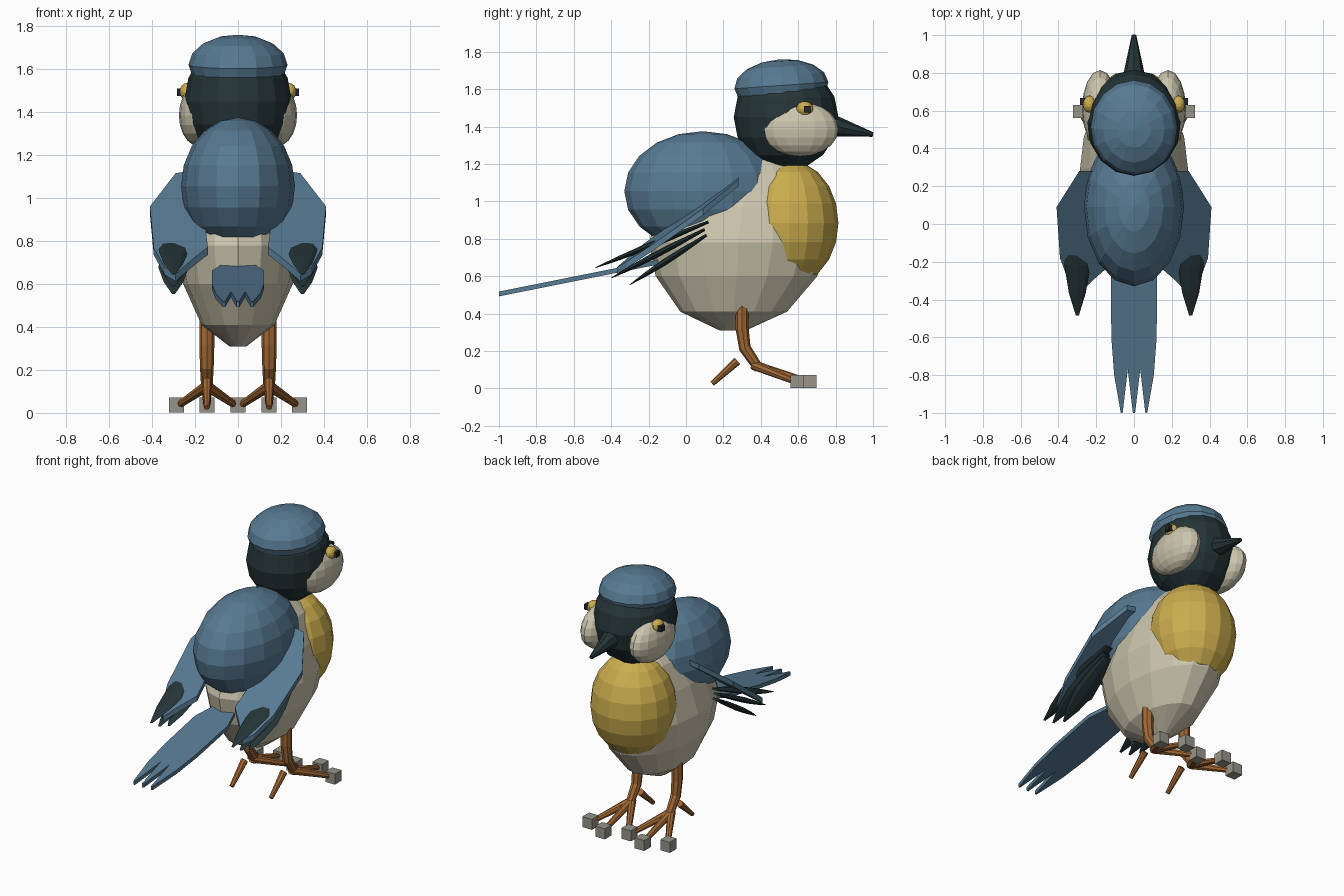
import bpy, bmesh, math
from mathutils import Vector, Matrix

if "Cube" in bpy.data.objects:
    bpy.data.objects.remove(bpy.data.objects["Cube"])


def material(name, rgb):
    m = bpy.data.materials.new(name)
    m.diffuse_color = (*rgb, 1)
    m.use_nodes = True
    m.node_tree.nodes["Principled BSDF"].inputs["Base Color"].default_value = m.diffuse_color
    return m


BLUE = material("slate blue", (0.095, 0.195, 0.29))
DARK = material("dark green black", (0.018, 0.035, 0.037))
CREAM = material("cream", (0.60, 0.56, 0.42))
YELLOW = material("mustard yellow", (0.60, 0.42, 0.075))
BROWN = material("orange brown", (0.36, 0.14, 0.035))
GREY = material("claw grey", (0.31, 0.30, 0.25))
BLACK = material("pupil black", (0.015, 0.02, 0.028))


def finish(name, bm, mat):
    bmesh.ops.recalc_face_normals(bm, faces=bm.faces)
    me = bpy.data.meshes.new(name)
    bm.to_mesh(me)
    bm.free()
    me.materials.append(mat)
    ob = bpy.data.objects.new(name, me)
    bpy.context.collection.objects.link(ob)
    return ob


def ellipsoid(name, centre, radii, mat, segs=16, rings=8, tilt=0.0):
    bm = bmesh.new()
    bmesh.ops.create_uvsphere(bm, u_segments=segs, v_segments=rings, radius=1)
    bm.transform(Matrix.Translation(centre) @ Matrix.Rotation(tilt, 4, 'X')
                 @ Matrix.Diagonal((*radii, 1)))
    return finish(name, bm, mat)


def box(name, centre, size, mat):
    bm = bmesh.new()
    bmesh.ops.create_cube(bm, size=size)
    bm.transform(Matrix.Translation(centre))
    return finish(name, bm, mat)


def loft(name, loops, mat):
    """Skin a stack of closed vertex loops and cap both ends."""
    bm = bmesh.new()
    rows = [[bm.verts.new(p) for p in loop] for loop in loops]
    n = len(rows[0])
    for a, b in zip(rows, rows[1:]):
        for i in range(n):
            j = (i + 1) % n
            bm.faces.new((a[i], a[j], b[j], b[i]))
    bm.faces.new(rows[0])
    bm.faces.new(rows[-1])
    return finish(name, bm, mat)


def tube(name, points, radii, mat, n=8, flat=1.0):
    """Tapered tube along a path; flat squashes it across its thickness."""
    pts = [Vector(p) for p in points]
    loops = []
    for i, p in enumerate(pts):
        d = (pts[min(i + 1, len(pts) - 1)] - pts[max(i - 1, 0)]).normalized()
        side = d.cross(Vector((0, 0, 1))) if abs(d.z) < 0.95 else Vector((1, 0, 0))
        side.normalize()
        up = side.cross(d)
        loops.append([p + radii[i] * (side * math.cos(a) + up * flat * math.sin(a))
                      for a in (2 * math.pi * k / n for k in range(n))])
    return loft(name, loops, mat)


def slab(name, outline, height, thick, mat):
    """Flat plate whose height follows a sloped plane."""
    loops = [[(x, y, height(x, y) + s * thick / 2) for x, y in outline] for s in (-1, 1)]
    return loft(name, loops, mat)


# Egg shaped body: height, centre y, half width, half length
rings = [(0.31, 0.25, 0.04, 0.07), (0.41, 0.255, 0.17, 0.285), (0.60, 0.27, 0.255, 0.432),
         (0.78, 0.28, 0.287, 0.48), (0.97, 0.30, 0.24, 0.43), (1.14, 0.36, 0.17, 0.30),
         (1.25, 0.40, 0.07, 0.13)]
turns = [2 * math.pi * k / 16 for k in range(16)]
loft("body", [[(rx * math.cos(a), cy + ry * math.sin(a), z) for a in turns]
              for z, cy, rx, ry in rings], CREAM)
ellipsoid("back", (0, 0.09, 1.055), (0.265, 0.42, 0.32), BLUE, 16, 10)
ellipsoid("breast", (0, 0.55, 0.885), (0.265, 0.265, 0.335), YELLOW, 16, 10)

# Head
ellipsoid("head", (0, 0.535, 1.45), (0.25, 0.28, 0.285), DARK, 16, 8)
ellipsoid("cap", (0, 0.51, 1.62), (0.23, 0.252, 0.14), BLUE, 16, 8, math.radians(4))
tube("beak", [(0, 0.74, 1.415), (0, 1.0, 1.357)], [0.068, 0.012], DARK, 8)

# Tail with a three pointed end
half = [(0.07, -0.12), (0.122, -0.28), (0.12, -0.6), (0.105, -0.8), (0.07, -1.0),
        (0.06, -1.0), (0.033, -0.77), (0.006, -1.0)]
slab("tail", half + [(-x, y) for x, y in reversed(half)],
     lambda x, y: 0.705 + 0.2 * y, 0.026, BLUE)

wing = [(0.21, 0.28), (0.29, 0.28), (0.41, 0.09), (0.392, -0.18), (0.34, -0.32),
        (0.29, -0.37), (0.22, -0.30), (0.14, -0.23), (0.16, 0.0)]
feathers = [((0.12, 0.89), (-0.485, 0.645)), ((0.1, 0.85), (-0.4, 0.59)),
            ((0.11, 0.82), (-0.3, 0.555))]

for s, side in ((-1, "left"), (1, "right")):
    # Face
    ellipsoid(f"cheek_{side}", (s * 0.18, 0.61, 1.385), (0.095, 0.205, 0.145), CREAM, 16, 10)
    ellipsoid(f"eye_{side}", (s * 0.236, 0.635, 1.495), (0.036, 0.045, 0.04), YELLOW, 12, 8)
    box(f"pupil_{side}", (s * 0.267, 0.648, 1.492), 0.036, BLACK)

    # Wing and its flight feathers
    slab(f"wing_{side}", [(s * x, y) for x, y in wing],
         lambda x, y: 0.895 + 0.72 * y + 0.15 * (0.3 - abs(x)), 0.035, BLUE)
    for i, ((y0, z0), (y1, z1)) in enumerate(feathers):
        path = [(s * 0.30, y0 + (y1 - y0) * t, z0 + (z1 - z0) * t)
                for t in (0, 0.3, 0.55, 0.8, 1)]
        tube(f"feather_{side}_{i}", path, [0.03, 0.062, 0.07, 0.045, 0.008], DARK, 8, 0.25)

    # Leg, toes and claws
    x = s * 0.145
    tube(f"leg_{side}", [(x, 0.3, 0.44), (x, 0.3, 0.32), (x, 0.315, 0.215), (x, 0.39, 0.105)],
         [0.035, 0.035, 0.032, 0.026], BROWN)
    for i, (dx, y) in enumerate(((-0.125, 0.575), (0, 0.64), (0.125, 0.575))):
        tube(f"toe_{side}_{i}", [(x, 0.36, 0.125), (x + dx, y, 0.04)], [0.026, 0.017], BROWN)
    tube(f"hind_toe_{side}", [(x, 0.275, 0.147), (x, 0.14, 0.025)], [0.023, 0.014], BROWN)
    box(f"outer_claw_{side}", (s * 0.287, 0.595, 0.036), 0.07, GREY)
    box(f"middle_claw_{side}", (x, 0.662, 0.036), 0.07, GREY)
box("inner_claw", (0, 0.595, 0.036), 0.07, GREY)
